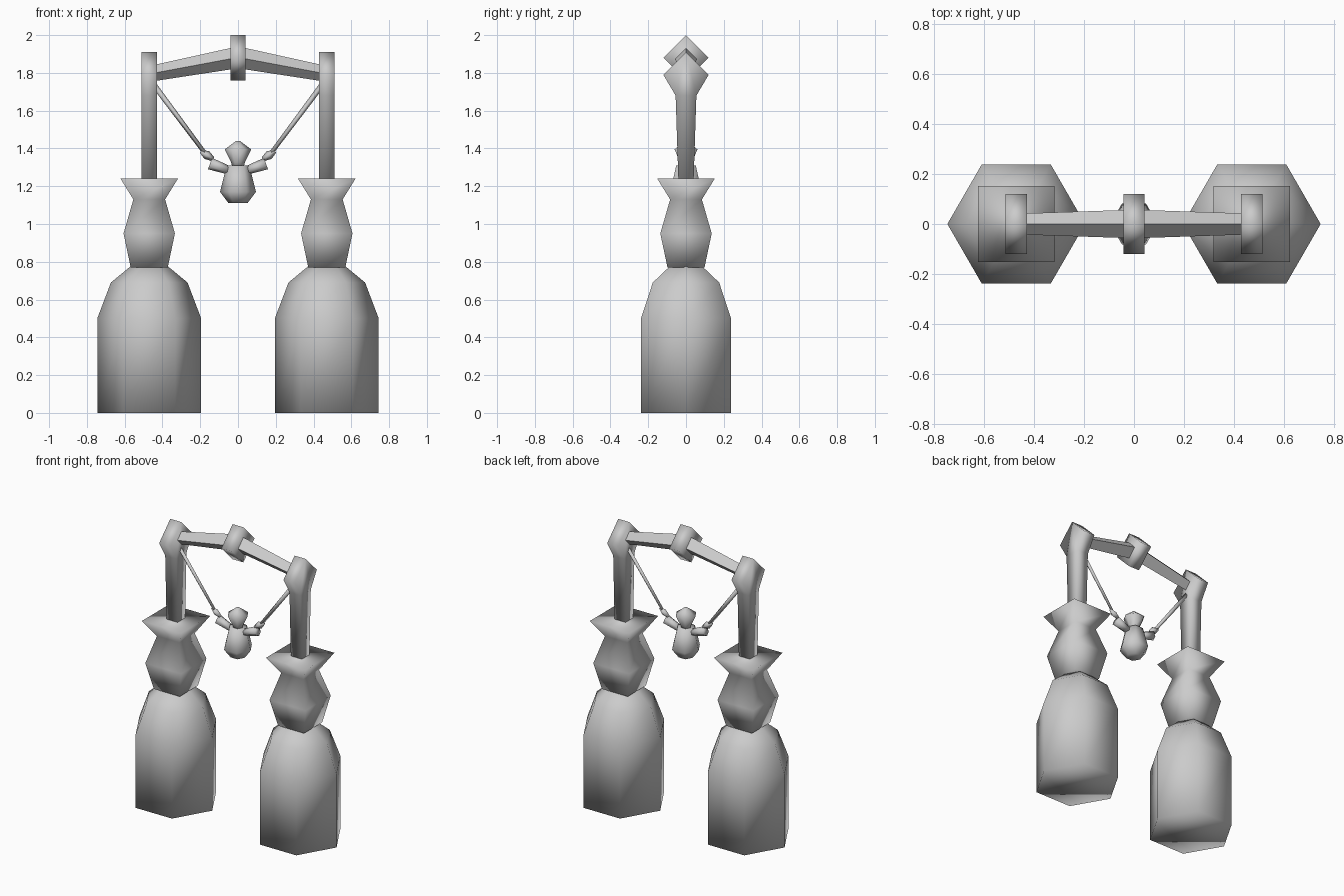
import bpy, bmesh, math
from mathutils import Vector

if "Cube" in bpy.data.objects:
    bpy.data.objects.remove(bpy.data.objects["Cube"])

grey = bpy.data.materials.new("plain grey")
grey.diffuse_color = (0.6, 0.6, 0.6, 1)
grey.use_nodes = True
grey.node_tree.nodes["Principled BSDF"].inputs["Base Color"].default_value = grey.diffuse_color


def finish(name, bm, smooth):
    bmesh.ops.recalc_face_normals(bm, faces=bm.faces)
    for f in bm.faces:
        f.smooth = smooth
    me = bpy.data.meshes.new(name)
    bm.to_mesh(me)
    bm.free()
    me.materials.append(grey)
    ob = bpy.data.objects.new(name, me)
    bpy.context.collection.objects.link(ob)
    return ob


def loft(name, rings, sides, turn=0.0, smooth=True):
    """Rings are (x, z, radius) along a path in the xz plane."""
    bm = bmesh.new()
    a, b = rings[0], rings[-1]
    d = Vector((b[0] - a[0], 0, b[1] - a[1])).normalized()
    v = Vector((0, 1, 0))
    u = v.cross(d)
    loops = []
    for x, z, r in rings:
        c = Vector((x, 0, z))
        loop = []
        for i in range(sides):
            t = turn + 2 * math.pi * i / sides
            loop.append(bm.verts.new(c + r * (math.cos(t) * u + math.sin(t) * v)))
        loops.append(loop)
    for l0, l1 in zip(loops, loops[1:]):
        for i in range(sides):
            j = (i + 1) % sides
            bm.faces.new((l0[i], l0[j], l1[j], l1[i]))
    bm.faces.new(loops[0])
    bm.faces.new(loops[-1])
    return finish(name, bm, smooth)


def slab(name, profile, x, half):
    """Extrude a (y, z) profile along x."""
    bm = bmesh.new()
    ends = [[bm.verts.new((x + s * half, y, z)) for y, z in profile] for s in (-1, 1)]
    n = len(profile)
    for i in range(n):
        j = (i + 1) % n
        bm.faces.new((ends[0][i], ends[0][j], ends[1][j], ends[1][i]))
    bm.faces.new(ends[0])
    bm.faces.new(ends[1])
    return finish(name, bm, True)


Q = math.sqrt(2)
post_profile = [(-0.04, 1.22), (0.04, 1.22), (0.055, 1.68), (0.12, 1.79),
                (0, 1.91), (-0.12, 1.79), (-0.055, 1.68)]

for s, side in ((-1, "left"), (1, "right")):
    c = 0.47 * s
    # Hexagonal pedestal with a domed top
    loft(side + "_pedestal", [(c, 0, 0.275), (c, 0.5, 0.275), (c, 0.69, 0.203),
                              (c, 0.775, 0.1)], 6)
    # Square baluster with a flared top
    loft(side + "_baluster", [(c, 0.77, 0.098 * Q), (c, 0.95, 0.136 * Q),
                              (c, 1.13, 0.084 * Q), (c, 1.24, 0.152 * Q)], 4, math.pi / 4)
    # Post with a pointed head
    slab(side + "_post", post_profile, c, 0.042)
    # Flat-shaded diamond-section beam
    loft(side + "_beam", [(0, 1.882, 0.057), (s * 0.45, 1.798, 0.042)], 4, 0, False)
    # Suspension cord
    loft(side + "_cord", [(s * 0.45, 1.743, 0.015), (s * 0.175, 1.375, 0.011)], 4)
    # Hand and arm of the hanging figure
    loft(side + "_hand", [(s * 0.197, 1.385, 0.009), (s * 0.165, 1.365, 0.024),
                          (s * 0.132, 1.343, 0.012)], 4)
    loft(side + "_arm", [(s * 0.148, 1.32, 0.032), (s * 0.05, 1.285, 0.023)], 6)

# Diamond block at the crown of the beams
slab("crown_block", [(0, 1.76), (0.12, 1.88), (0, 2.0), (-0.12, 1.88)], 0, 0.041)

# Body and head of the hanging figure
loft("figure_body", [(0, 1.11, 0.05), (0, 1.17, 0.095), (0, 1.31, 0.06)], 6)
loft("figure_head", [(0, 1.30, 0.03), (0, 1.325, 0.036), (0, 1.395, 0.07), (0, 1.44, 0.01)], 6)
